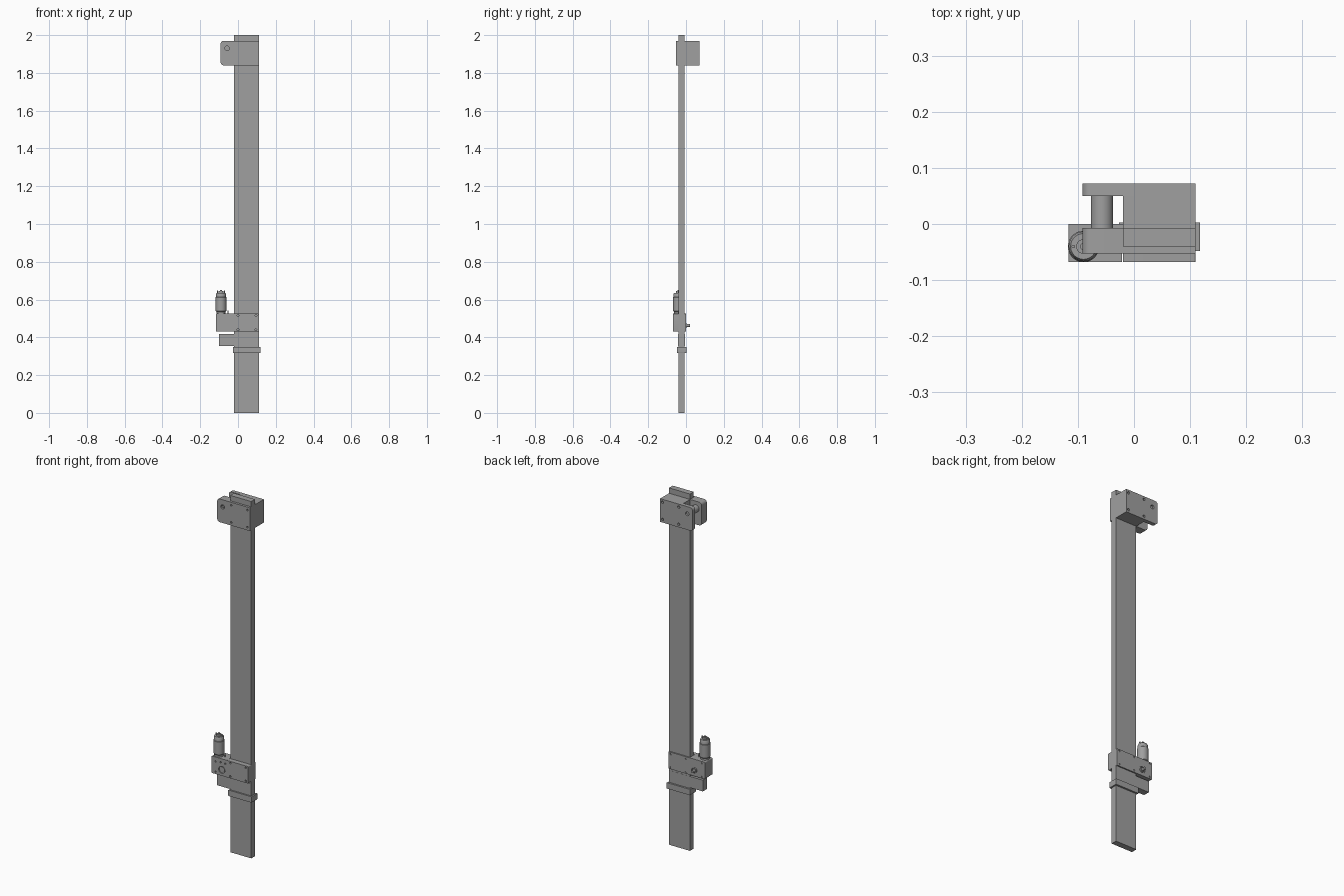
import bpy, bmesh, math
from mathutils import Matrix, Vector

if "Cube" in bpy.data.objects:
    bpy.data.objects.remove(bpy.data.objects["Cube"], do_unlink=True)

grey = bpy.data.materials.new("machined grey")
grey.use_nodes = True
grey.diffuse_color = (0.35, 0.35, 0.35, 1)
grey.node_tree.nodes["Principled BSDF"].inputs["Base Color"].default_value = (0.35, 0.35, 0.35, 1)


def finish(name, bm, smooth=False):
    bmesh.ops.recalc_face_normals(bm, faces=bm.faces)
    mesh = bpy.data.meshes.new(name)
    bm.to_mesh(mesh)
    bm.free()
    mesh.materials.append(grey)
    obj = bpy.data.objects.new(name, mesh)
    bpy.context.collection.objects.link(obj)
    if smooth:
        bpy.ops.object.select_all(action="DESELECT")
        obj.select_set(True)
        bpy.context.view_layer.objects.active = obj
        bpy.ops.object.shade_smooth_by_angle(angle=math.radians(35))
    return obj


def plate(name, x, y, z, left_r=0, right_r=0):
    """Slab with rounded corners in the xz plane, extruded along y."""
    corners = [(x[0], z[0], left_r, 180), (x[1], z[0], right_r, 270),
               (x[1], z[1], right_r, 0), (x[0], z[1], left_r, 90)]
    bm = bmesh.new()
    ring = []
    for cx, cz, r, start in corners:
        mx = cx + (r if cx == x[0] else -r)
        mz = cz + (r if cz == z[0] else -r)
        for i in range(7 if r else 1):
            a = math.radians(start + 15 * i)
            ring.append(bm.verts.new((mx + r * math.cos(a), y[0], mz + r * math.sin(a))))
    face = bm.faces.new(ring)
    ext = bmesh.ops.extrude_face_region(bm, geom=[face])
    moved = [v for v in ext["geom"] if isinstance(v, bmesh.types.BMVert)]
    bmesh.ops.translate(bm, verts=moved, vec=(0, y[1] - y[0], 0))
    return finish(name, bm, left_r + right_r > 0)


def add_rod(bm, x, z, r, y, segments=24):
    """Cylinder running along y."""
    place = Matrix.Translation((x, sum(y) / 2, z)) @ Matrix.Rotation(math.pi / 2, 4, "X")
    bmesh.ops.create_cone(bm, cap_ends=True, segments=segments, radius1=r, radius2=r,
                          depth=y[1] - y[0], matrix=place)


def rod(name, x, z, r, y):
    bm = bmesh.new()
    add_rod(bm, x, z, r, y)
    return finish(name, bm, True)


def drill(obj, holes, y):
    """Cut round holes (x, z, radius) along y."""
    bm = bmesh.new()
    for x, z, r in holes:
        add_rod(bm, x, z, r, y, 16)
    cutter = finish("hole_cutter", bm)
    cutter.hide_render = True
    mod = obj.modifiers.new("holes", "BOOLEAN")
    mod.operation, mod.object, mod.solver = "DIFFERENCE", cutter, "EXACT"
    bpy.context.view_layer.update()
    done = bpy.data.meshes.new_from_object(obj.evaluated_get(bpy.context.evaluated_depsgraph_get()))
    obj.modifiers.clear()
    obj.data = done
    bpy.data.objects.remove(cutter, do_unlink=True)


def lathe(name, x, y, profile, segments=32):
    """Spin (radius, z) points around a vertical axis."""
    bm = bmesh.new()
    verts = [bm.verts.new((r, 0, z)) for r, z in profile]
    edges = [bm.edges.new(pair) for pair in zip(verts, verts[1:])]
    bmesh.ops.spin(bm, geom=verts + edges, cent=(0, 0, 0), axis=(0, 0, 1),
                   angle=math.tau, steps=segments)
    bmesh.ops.remove_doubles(bm, verts=bm.verts, dist=1e-5)
    bmesh.ops.translate(bm, verts=bm.verts, vec=(x, y, 0))
    return finish(name, bm, True)


BEAM_X = (-0.02, 0.11)
BEAM_Y = (-0.04, -0.007)

# Long rectangular beam
plate("beam", BEAM_X, BEAM_Y, (0, 2))

# Top pulley head
HEAD_Z = (1.84, 1.97)
head_screws = [(x, z, 0.005) for x in (-0.005, 0.095) for z in (1.857, 1.953)]
plate("head_block", BEAM_X, (-0.007, 0.05), HEAD_Z)
back = plate("head_back_plate", (-0.092, 0.11), (0.05, 0.072), HEAD_Z, 0.016)
drill(back, [(x, z, 0.007) for x, z, _ in head_screws] + [(-0.058, 1.93, 0.011)], (0.062, 0.09))
cheek = plate("head_side_cheek", (-0.092, -0.02), (-0.053, -0.007), HEAD_Z, 0.016)
drill(cheek, [(-0.058, 1.93, 0.012)], (-0.07, -0.043))
front = plate("head_front_plate", BEAM_X, (-0.053, -0.04), HEAD_Z)
drill(front, head_screws, (-0.07, -0.046))
rod("pulley_roller", -0.057, 1.93, 0.02, (-0.007, 0.05))
rod("pulley_axle_end", -0.058, 1.93, 0.007, (-0.05, -0.042))

# Carriage with gearbox
CAR_Z = (0.43, 0.525)
front = plate("carriage_front_plate", BEAM_X, (-0.068, -0.04), CAR_Z, 0, 0.004)
drill(front, [(x, z, 0.005) for x in (0, 0.095) for z in (0.44, 0.515)], (-0.08, -0.06))
gearbox = plate("gearbox", (-0.117, -0.021), (-0.068, -0.007), CAR_Z, 0.005)
drill(gearbox, [(-0.053, 0.463, 0.02)] +
      [(x, z, 0.0045) for x, z in ((-0.092, 0.442), (-0.092, 0.5), (-0.06, 0.503), (-0.032, 0.503))],
      (-0.08, -0.062))
rear = plate("carriage_back_plate", (-0.117, 0.11), (-0.007, 0), CAR_Z, 0.005, 0.004)
drill(rear, [(x, z, 0.005) for x in (-0.1, 0, 0.095) for z in (0.44, 0.515)] +
      [(-0.053, 0.463, 0.018)], (-0.004, 0.02))
rod("output_boss", -0.053, 0.463, 0.013, (-0.006, 0.003))
rod("output_shaft", -0.053, 0.463, 0.008, (-0.006, 0.021))
rod("input_shaft_cap", -0.053, 0.463, 0.015, (-0.065, -0.06))
lathe("grease_pin", -0.053, -0.04, [(0, 0.52), (0.003, 0.52), (0.003, 0.543), (0, 0.543)], 12)

# Upright motor
MOTOR = (-0.09, -0.04)
lathe("motor_body", *MOTOR, [(0, 0.52), (0.024, 0.52), (0.024, 0.535), (0.028, 0.54),
                             (0.028, 0.612), (0.0265, 0.614), (0.0265, 0.628),
                             (0.023, 0.636), (0, 0.636)])
lathe("motor_cap", *MOTOR, [(0, 0.635), (0.013, 0.635), (0.013, 0.645), (0.006, 0.645),
                            (0.006, 0.651), (0, 0.651)], 24)
for side in (-1, 1):
    mx = MOTOR[0] + side * 0.018
    plate("motor_terminal", (mx - 0.003, mx + 0.003), (-0.042, -0.038), (0.63, 0.647))

# Clamp bar beneath the carriage and the collar around the beam
plate("clamp_bar", (-0.1, 0.11), (-0.042, -0.006), (0.355, 0.418))
plate("collar", (-0.027, 0.118), (-0.048, 0.003), (0.317, 0.35), 0.002, 0.002)
